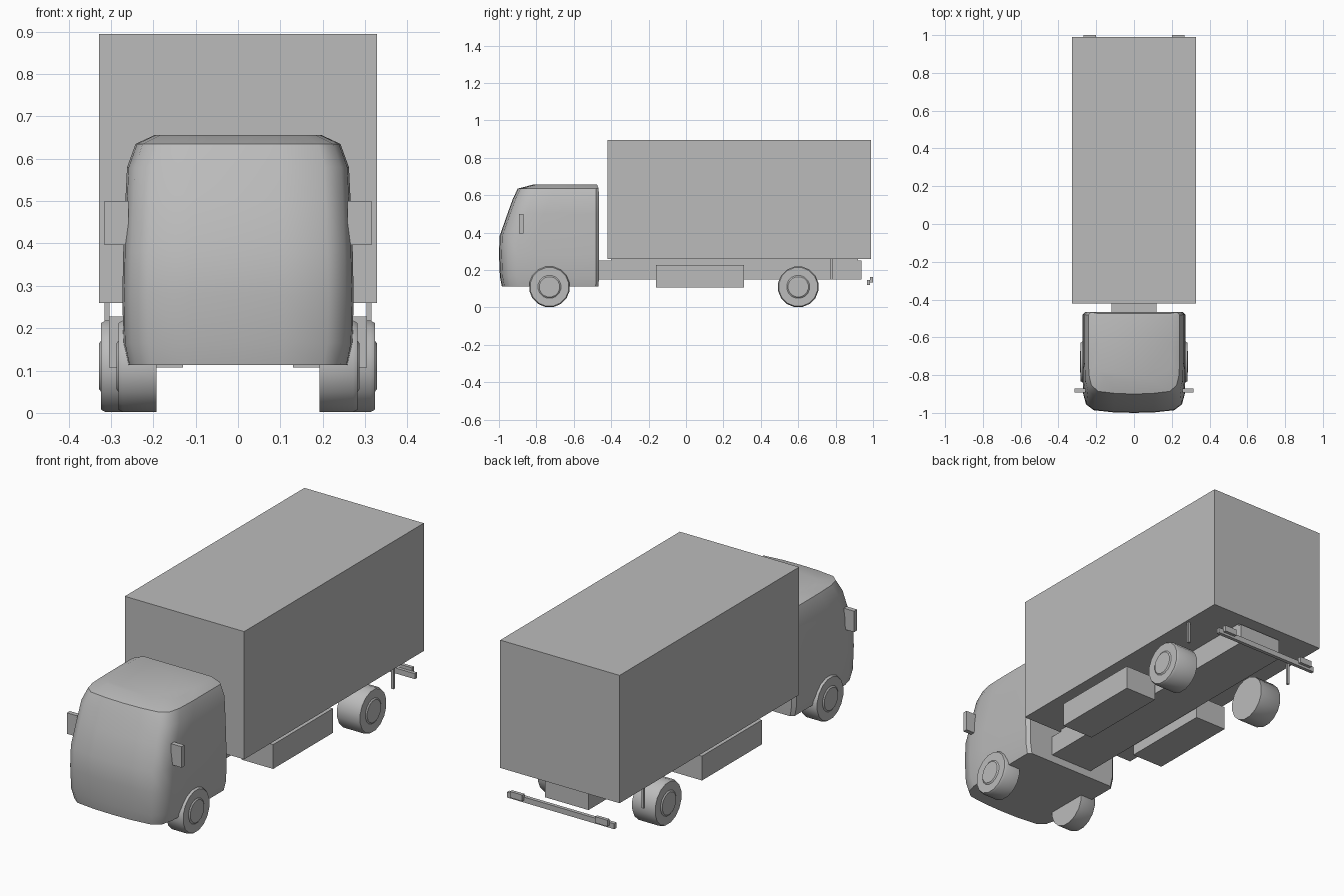
import bpy, bmesh, math
from mathutils import Matrix, Vector

if "Cube" in bpy.data.objects:
    bpy.data.objects.remove(bpy.data.objects["Cube"], do_unlink=True)

GREY = (0.5, 0.5, 0.5, 1)
mat = bpy.data.materials.new("plain grey")
mat.use_nodes = True
mat.diffuse_color = GREY
mat.node_tree.nodes["Principled BSDF"].inputs["Base Color"].default_value = GREY


def finish(name, bm, smooth=None):
    bmesh.ops.recalc_face_normals(bm, faces=bm.faces)
    mesh = bpy.data.meshes.new(name)
    bm.to_mesh(mesh)
    bm.free()
    mesh.materials.append(mat)
    ob = bpy.data.objects.new(name, mesh)
    bpy.context.scene.collection.objects.link(ob)
    if smooth:
        bpy.ops.object.select_all(action='DESELECT')
        ob.select_set(True)
        bpy.context.view_layer.objects.active = ob
        bpy.ops.object.shade_smooth_by_angle(angle=math.radians(smooth))
    return ob


def box(name, x, y, z):
    bm = bmesh.new()
    bmesh.ops.create_cube(bm, size=1)
    for v in bm.verts:
        v.co = Vector([(a + b) / 2 + c * (b - a) for (a, b), c in zip((x, y, z), v.co)])
    return finish(name, bm)


def pair(name, x, y, z):
    box("left_" + name, x, y, z)
    box("right_" + name, (-x[1], -x[0]), y, z)


def wheel(name, side, y, inner, outer, radius=0.11, sides=16):
    # tyre and raised hub turned from one profile: (distance out, radius)
    profile = [(inner, radius), (outer - 0.01, radius), (outer, radius * 0.95),
               (outer, 0.062), (outer + 0.005, 0.055)]
    bm = bmesh.new()
    rings = []
    for out, r in profile:
        angles = [math.tau * (i + 0.5) / sides for i in range(sides)]
        rings.append([bm.verts.new((side * out, y + r * math.sin(a), radius + r * math.cos(a)))
                      for a in angles])
    bridge(bm, rings)
    finish(name, bm, 35)


def bridge(bm, rings):
    for a, b in zip(rings, rings[1:]):
        for i in range(len(a)):
            j = (i + 1) % len(a)
            bm.faces.new((a[i], a[j], b[j], b[i]))
    bm.faces.new(rings[0])
    bm.faces.new(rings[-1])


# Cab: rounded plan outline stacked over height, (z, half width, front y, back y)
levels = [(0.113, 0.260, -0.985, -0.468), (0.165, 0.271, -0.995, -0.465),
          (0.28, 0.273, -1.0, -0.465), (0.38, 0.271, -0.997, -0.465),
          (0.50, 0.266, -0.955, -0.465), (0.58, 0.262, -0.926, -0.465),
          (0.635, 0.242, -0.90, -0.467), (0.656, 0.197, -0.82, -0.475)]
bm = bmesh.new()
rings = []
for z, w, front, back in levels:
    half = [(0.94 * w, back), (w, back - 0.015), (w, front + 0.2), (0.985 * w, front + 0.1),
            (0.93 * w, front + 0.045), (0.78 * w, front + 0.014), (0.4 * w, front + 0.003)]
    outline = half + [(0, front)] + [(-x, y) for x, y in reversed(half)]
    rings.append([bm.verts.new((x, y, z)) for x, y in outline])
bridge(bm, rings)
finish("cab", bm, 40)

# Cargo body and frame
box("cargo_box", (-0.328, 0.328), (-0.42, 0.99), (0.26, 0.895))
box("chassis", (-0.12, 0.12), (-0.48, 0.937), (0.15, 0.25))
box("cargo_floor_support", (-0.12, 0.12), (-0.40, 0.92), (0.245, 0.262))

# Side fittings
pair("side_tank", (0.13, 0.305), (-0.16, 0.31), (0.107, 0.228))
pair("mudguard_post", (0.303, 0.315), (0.77, 0.782), (0.15, 0.262))
pair("mirror", (0.258, 0.315), (-0.893, -0.870), (0.396, 0.50))

# Rear bar with lamps
box("rear_bar", (-0.295, 0.295), (0.967, 0.985), (0.12, 0.147))
pair("rear_lamp", (0.20, 0.268), (0.983, 1.0), (0.132, 0.163))

# Wheels
for label, side in (("left", 1), ("right", -1)):
    wheel(label + "_front_wheel", side, -0.73, 0.192, 0.282)
    wheel(label + "_rear_wheel", side, 0.60, 0.20, 0.323)
